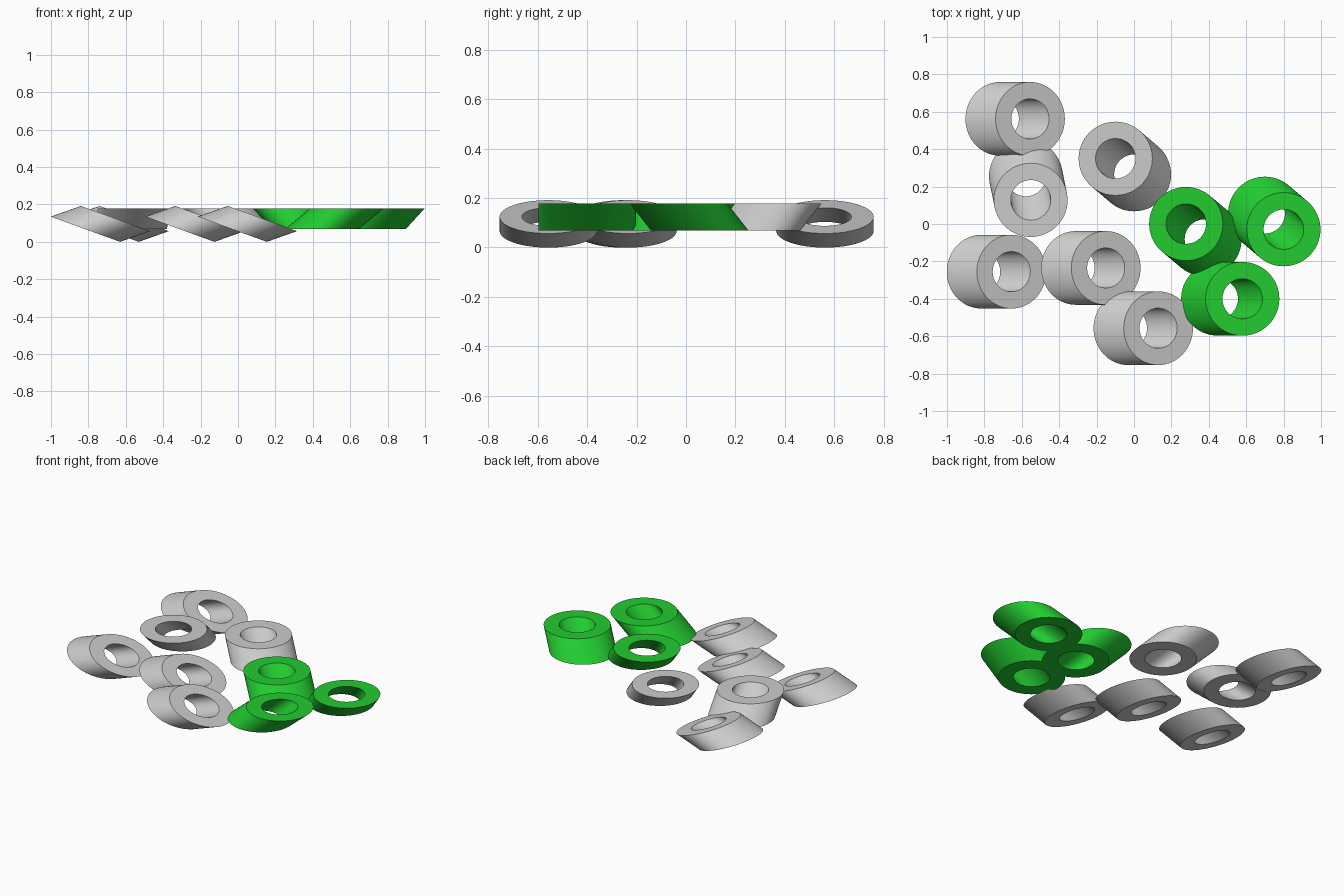
import bpy, bmesh
from math import cos, sin, pi, radians
from mathutils import Vector

if "Cube" in bpy.data.objects:
    bpy.data.objects.remove(bpy.data.objects["Cube"])

SEGMENTS = 64
OUTER, INNER = 0.197, 0.107

green = bpy.data.materials.new("green")
green.diffuse_color = (0.016, 0.6, 0.03, 1)
green.use_nodes = True
green.node_tree.nodes["Principled BSDF"].inputs["Base Color"].default_value = green.diffuse_color


def slanted_ring(name, top, shift, tilt=0.0, material=None):
    """Tube with parallel end faces, sheared from the top centre along shift.
    The end faces lean towards +x by tilt degrees."""
    a = radians(tilt)
    bm = bmesh.new()

    def loop(centre, radius):
        verts = []
        for i in range(SEGMENTS):
            t = 2 * pi * i / SEGMENTS
            x, y = radius * cos(t), radius * sin(t)
            verts.append(bm.verts.new(centre + Vector((x * cos(a), y, -x * sin(a)))))
        return verts

    top = Vector(top)
    bottom = top + Vector(shift)
    # section goes round: top outer, top inner, bottom inner, bottom outer
    loops = [loop(top, OUTER), loop(top, INNER), loop(bottom, INNER), loop(bottom, OUTER)]
    for k in range(4):
        p, q = loops[k], loops[(k + 1) % 4]
        for i in range(SEGMENTS):
            j = (i + 1) % SEGMENTS
            bm.faces.new((p[i], p[j], q[j], q[i]))
    bmesh.ops.recalc_face_normals(bm, faces=bm.faces)

    mesh = bpy.data.meshes.new(name)
    bm.to_mesh(mesh)
    bm.free()
    obj = bpy.data.objects.new(name, mesh)
    bpy.context.collection.objects.link(obj)
    if material:
        mesh.materials.append(material)
    bpy.ops.object.select_all(action='DESELECT')
    obj.select_set(True)
    bpy.context.view_layer.objects.active = obj
    bpy.ops.object.shade_smooth_by_angle(angle=radians(30))
    return obj


# Tilted grey rings, all leaning the same way
for i, (x, y) in enumerate([(-0.655, -0.255), (-0.15, -0.235), (0.13, -0.557), (-0.555, 0.562)]):
    slanted_ring(f"tilted_ring_{i + 1}", (x, y, 0.124), (-0.161, 0, -0.057), tilt=20)

# Level rings, sheared sideways
TOP, H = 0.177, -0.109
slanted_ring("level_ring_back", (-0.099, 0.35, TOP), (0.1, -0.085, H))
slanted_ring("level_ring_left", (-0.552, 0.128, TOP), (-0.026, 0.127, H))

# Green rings
slanted_ring("green_ring_left", (0.278, 0.001, TOP), (0.1, -0.083, H), material=green)
slanted_ring("green_ring_right", (0.8, -0.029, TOP), (-0.1, 0.085, H), material=green)
slanted_ring("green_ring_front", (0.58, -0.4, TOP), (-0.131, 0, H), material=green)
